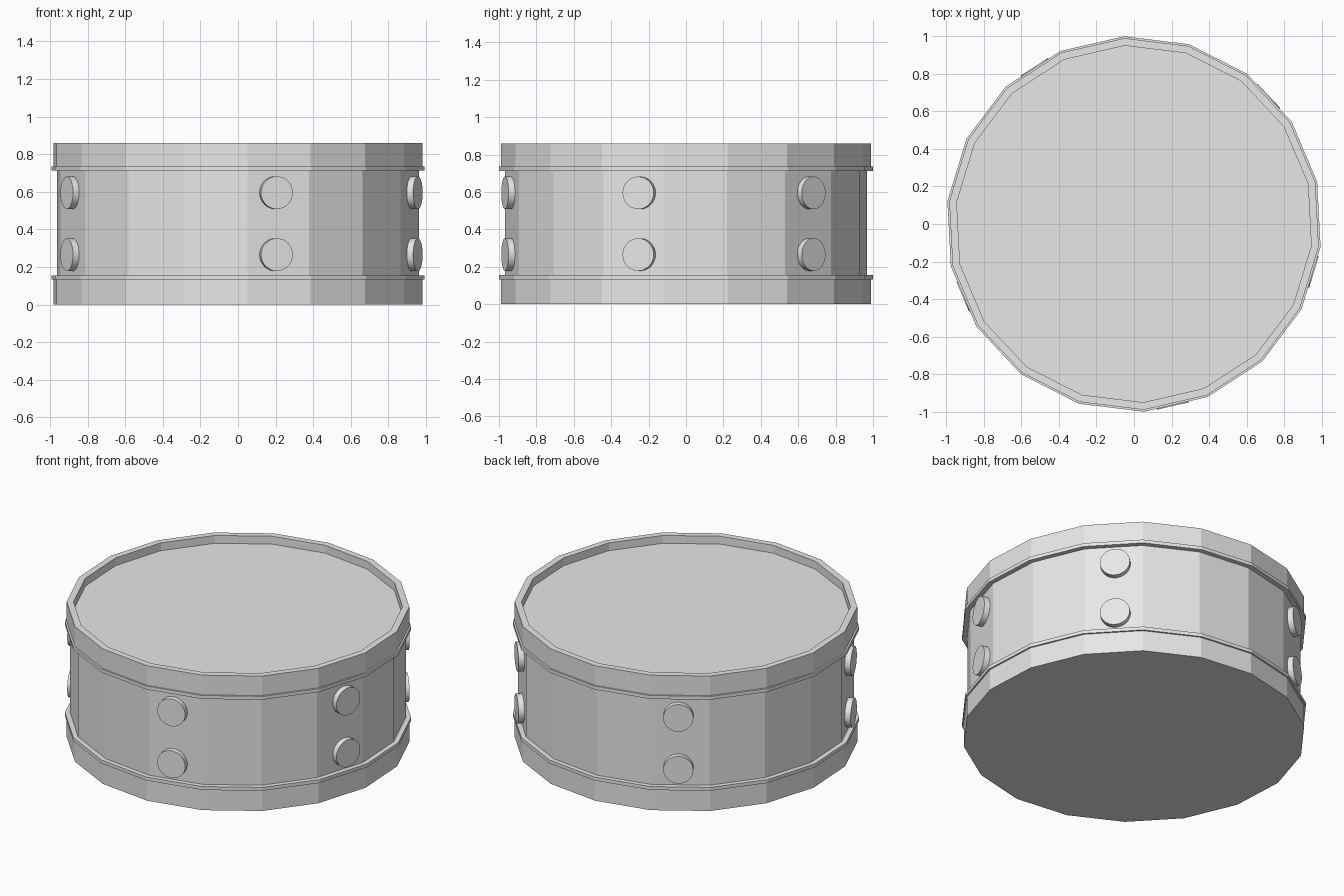
import bpy
import bmesh
from math import cos, sin, radians
from mathutils import Matrix, Vector

cube = bpy.data.objects.get("Cube")
if cube:
    bpy.data.objects.remove(cube, do_unlink=True)

SIDES = 18
PHASE = 13      # angle of the first corner, in degrees
HEIGHT = 0.86

grey = bpy.data.materials.new("drum grey")
grey.use_nodes = True
colour = (0.8, 0.8, 0.8, 1)
grey.diffuse_color = colour
grey.node_tree.nodes["Principled BSDF"].inputs["Base Color"].default_value = colour


def add_object(name, bm):
    bmesh.ops.recalc_face_normals(bm, faces=bm.faces)
    mesh = bpy.data.meshes.new(name)
    bm.to_mesh(mesh)
    bm.free()
    mesh.materials.append(grey)
    obj = bpy.data.objects.new(name, mesh)
    bpy.context.collection.objects.link(obj)
    return obj


def lathe(name, profile, closed=False):
    """Sweep (radius, z) points round the drum; open profiles get end caps."""
    bm = bmesh.new()
    angles = [radians(PHASE + 360 * i / SIDES) for i in range(SIDES)]
    rings = [[bm.verts.new((r * cos(a), r * sin(a), z)) for a in angles]
             for r, z in profile]
    pairs = list(zip(rings, rings[1:]))
    if closed:
        pairs.append((rings[-1], rings[0]))
    else:
        bm.faces.new(rings[0])
        bm.faces.new(rings[-1])
    for low, high in pairs:
        for i in range(SIDES):
            j = (i + 1) % SIDES
            bm.faces.new((low[i], low[j], high[j], high[i]))
    return add_object(name, bm)


# Shell with recessed drum head
lathe("shell", [(0.97, 0.05), (0.97, 0.78)])
lathe("drum_head", [(0.955, 0.77), (0.955, 0.81)])

# Hoops at both ends; the lower one is closed underneath
lathe("bottom_hoop", [(0.99, 0), (0.99, 0.14)])
lathe("top_hoop", [(0.99, 0.725), (0.99, HEIGHT), (0.95, HEIGHT), (0.95, 0.725)], True)

# Thin bands at the hoop edges
for name, z in (("bottom_band", 0.133), ("top_band", 0.713)):
    lathe(name, [(1.0, z), (1.0, z + 0.022), (0.96, z + 0.022), (0.96, z)], True)

# Pairs of round lugs: facing angle and sideways shift on the shell
for n, (angle, shift) in enumerate([(43, 0.01), (123, -0.01), (203, 0),
                                    (283, -0.016), (343, 0.035)], 1):
    for level, z in (("lower", 0.265), ("upper", 0.595)):
        bm = bmesh.new()
        bmesh.ops.create_cone(bm, cap_ends=True, segments=32, radius1=0.087,
                              radius2=0.087, depth=0.06)
        place = (Matrix.Rotation(radians(angle), 4, "Z")
                 @ Matrix.Translation(Vector((0.96, shift, z)))
                 @ Matrix.Rotation(radians(90), 4, "Y"))
        bmesh.ops.transform(bm, matrix=place, verts=bm.verts)
        lug = add_object(f"{level}_lug_{n}", bm)
        bpy.ops.object.select_all(action="DESELECT")
        lug.select_set(True)
        bpy.context.view_layer.objects.active = lug
        bpy.ops.object.shade_smooth_by_angle(angle=radians(30))
